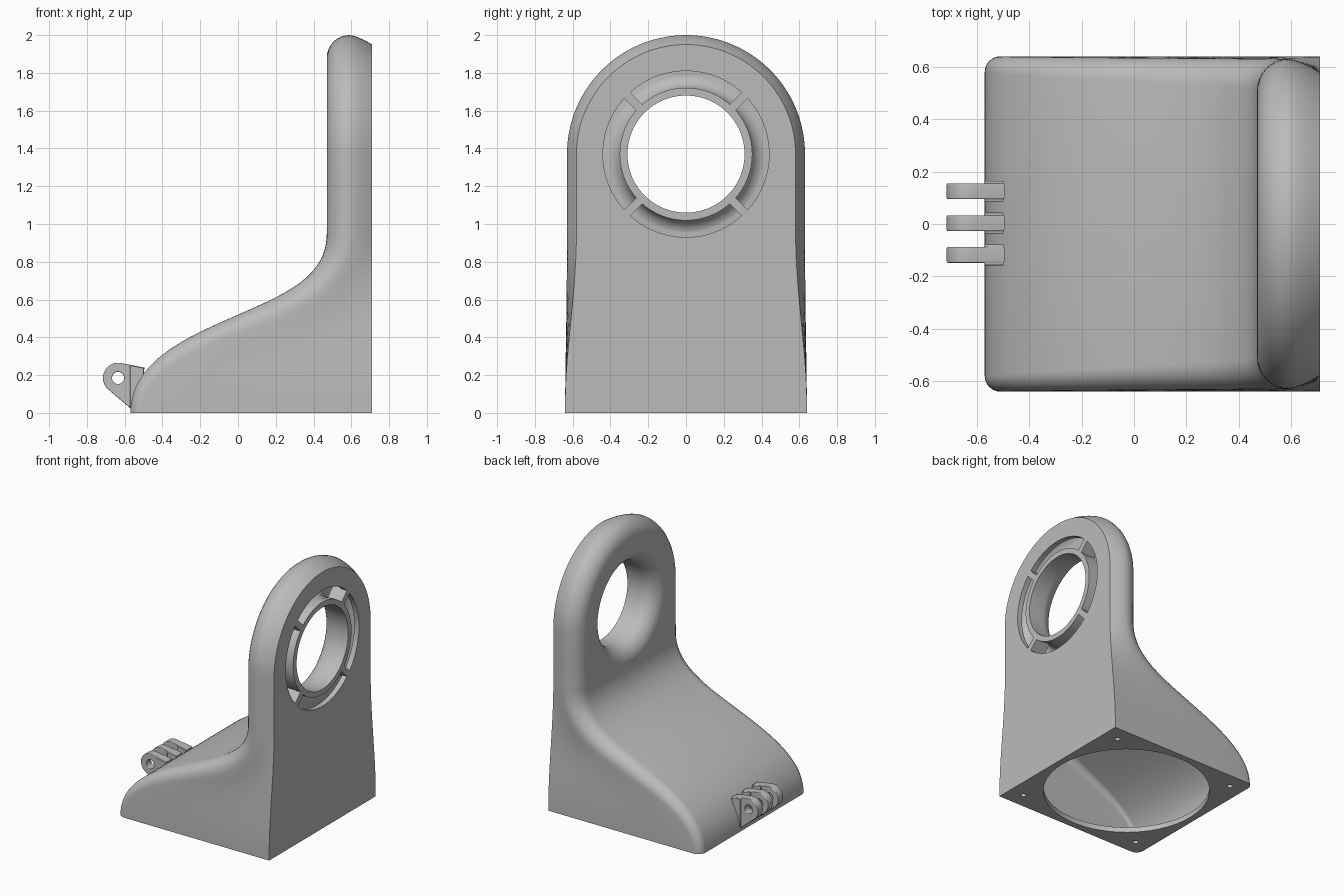
import bpy
import bmesh
from math import sin, cos, pi, radians, hypot
from mathutils import Vector
from mathutils.geometry import interpolate_bezier

if "Cube" in bpy.data.objects:
    bpy.data.objects.remove(bpy.data.objects["Cube"])

GREY = (0.5, 0.5, 0.5, 1)
grey = bpy.data.materials.new("grey plastic")
grey.use_nodes = True
grey.diffuse_color = GREY
grey.node_tree.nodes["Principled BSDF"].inputs["Base Color"].default_value = GREY

BACK = 0.71      # flat outlet face
AXIS_Z = 1.37    # height of the round opening
MID_X = 0.07     # centre of the fan mount
WALL = 0.04


def finish(name, bm):
    bmesh.ops.recalc_face_normals(bm, faces=bm.faces)
    me = bpy.data.meshes.new(name)
    bm.to_mesh(me)
    bm.free()
    ob = bpy.data.objects.new(name, me)
    bpy.context.collection.objects.link(ob)
    me.materials.append(grey)
    return ob


def select(ob):
    bpy.ops.object.select_all(action='DESELECT')
    ob.select_set(True)
    bpy.context.view_layer.objects.active = ob


def combine(ob, tool, operation):
    """Apply a boolean and discard the tool."""
    select(ob)
    mod = ob.modifiers.new("cut", 'BOOLEAN')
    mod.solver = 'EXACT'
    mod.operation = operation
    mod.object = tool
    bpy.ops.object.modifier_apply(modifier=mod.name)
    bpy.data.objects.remove(tool)


def smooth_step(a, b, v):
    t = min(max((v - a) / (b - a), 0), 1)
    return t * t * (3 - 2 * t)


def stations():
    """Front profile: point, inward normal, arch angle."""
    curves = [[(-0.57, 0), (-0.57, 0.28), (-0.25, 0.41), (0, 0.52)],
              [(0, 0.52), (0.25, 0.63), (0.47, 0.72), (0.47, 0.95)]]
    pts = []
    for c in curves:
        pts += interpolate_bezier(*[Vector(p) for p in c], 24)[:-1]
    pts += [Vector((0.47, 0.95)), Vector((0.47, 1.16)), Vector((0.47, AXIS_Z))]
    out = []
    for i, p in enumerate(pts):
        tan = pts[min(i + 1, len(pts) - 1)] - pts[max(i - 1, 0)]
        if i == 0 or p.y >= 0.95:
            tan = Vector((0, 1))
        tan.normalize()
        out.append((p, Vector((tan.y, -tan.x)), 0))
    steps = 28
    out += [(pts[-1], Vector((1, 0)), pi / 2 * k / steps) for k in range(1, steps + 1)]
    return out


def shell(name, t):
    """Duct solid, moved inward by t on every side."""
    bm = bmesh.new()
    half = []
    for p, n, ang in stations():
        grow = smooth_step(0, 1, p.y)
        w = 0.64 - 0.01 * grow
        r = max(0.06 + 0.06 * grow - t, 0.02)
        # rounded front edge, given as (x, z, inset)
        sect = []
        for k in range(9):
            a = pi / 2 * k / 8
            q = p + n * (t + r * (1 - cos(a)))
            sect.append((q.x, q.y, t + r * (1 - sin(a))))
        # side wall with a tapered back edge
        x0, z0, _ = sect[-1]
        taper = 0.05 * smooth_step(0.05, 0.95, z0)
        for k in range(1, 6):
            f = k / 5
            sect.append((x0 + (BACK - t - x0) * f, z0, t + taper * f ** 1.5))
        half.append([(x, (w - i) * cos(ang), z + (w - i) * sin(ang)) for x, z, i in sect])
    left = [[bm.verts.new(c) for c in s] for s in half]
    right = [[bm.verts.new((x, -y, z)) for x, y, z in s] for s in half[:-1]]
    right.append(left[-1])
    for side in (left, right):
        for a, b in zip(side, side[1:]):
            for k in range(len(a) - 1):
                bm.faces.new((a[k], a[k + 1], b[k + 1], b[k]))
    # front and back skins
    for k in (0, -1):
        for i in range(len(left) - 1):
            ring = [left[i][k], left[i + 1][k], right[i + 1][k], right[i][k]]
            bm.faces.new(list(dict.fromkeys(ring)))
    bm.faces.new(left[0] + right[0][::-1])
    if t:
        cut = bmesh.ops.bisect_plane(bm, geom=bm.verts[:] + bm.edges[:] + bm.faces[:],
                                     plane_co=(0, 0, t), plane_no=(0, 0, 1), clear_inner=True)
        edges = [e for e in cut["geom_cut"] if isinstance(e, bmesh.types.BMEdge)]
        bmesh.ops.holes_fill(bm, edges=edges)
    return finish(name, bm)


def revolve(name, profile, closed=False, n=96):
    """Turn (x, radius) points around the opening's axis."""
    bm = bmesh.new()
    rings = [[bm.verts.new((x, r * cos(2 * pi * k / n), AXIS_Z + r * sin(2 * pi * k / n)))
              for k in range(n)] for x, r in profile]
    pairs = list(zip(rings, rings[1:]))
    if closed:
        pairs.append((rings[-1], rings[0]))
    else:
        bm.faces.new(rings[0])
        bm.faces.new(rings[-1])
    for a, b in pairs:
        for k in range(n):
            m = (k + 1) % n
            bm.faces.new((a[k], a[m], b[m], b[k]))
    return finish(name, bm)


def flare(name, start, bead, end):
    """Straight bore that opens out around a rounded bead."""
    arc = [(0.59 - bead * cos(a), 0.43 - bead * sin(a))
           for a in [pi / 2 * k / 12 for k in range(13)]]
    return revolve(name, [(start, 0.43)] + arc + [(end, 0.43 - bead)])


def cylinder(x, y, radius, low, high, n):
    bpy.ops.mesh.primitive_cylinder_add(vertices=n, radius=radius, depth=high - low,
                                        location=(x, y, (low + high) / 2))
    return bpy.context.object


# Air chamber with its bore sleeve, outlet ring, ribs and fan mouth
chamber = shell("chamber", WALL)
combine(chamber, flare("sleeve", 0.46, 0.082, 0.8), 'DIFFERENCE')
combine(chamber, revolve("outlet_ring", [(0.62, 0.351), (0.8, 0.351), (0.8, 0.44), (0.62, 0.44)],
                         closed=True), 'UNION')
for angle in (45, 135):
    bpy.ops.mesh.primitive_cube_add(size=1, location=(0.71, 0, AXIS_Z),
                                    rotation=(radians(angle), 0, 0))
    rib = bpy.context.object
    rib.scale = (0.24, 0.92, 0.045)
    combine(chamber, rib, 'DIFFERENCE')
combine(chamber, cylinder(MID_X, 0, 0.59, -0.1, 0.07, 96), 'UNION')

# Duct body
body = shell("duct_body", 0)
combine(body, flare("bore", 0.4, 0.12, 0.8), 'DIFFERENCE')
combine(body, chamber, 'DIFFERENCE')
for sx in (-1, 1):
    for sy in (-1, 1):
        combine(body, cylinder(MID_X + 0.52 * sx, 0.52 * sy, 0.02, -0.1, 0.1, 16), 'DIFFERENCE')


def plate(name, loops, y, thick, bevel):
    """Flat plate in the x-z plane from outline loops; inner loops become holes."""
    cu = bpy.data.curves.new(name, 'CURVE')
    cu.dimensions = '2D'
    cu.fill_mode = 'BOTH'
    cu.extrude = thick / 2 - bevel
    cu.bevel_depth = bevel
    cu.offset = -bevel
    for loop in loops:
        sp = cu.splines.new('POLY')
        sp.points.add(len(loop) - 1)
        for pt, (x, z) in zip(sp.points, loop):
            pt.co = (x, z, 0, 1)
        sp.use_cyclic_u = True
    cu.materials.append(grey)
    ob = bpy.data.objects.new(name, cu)
    bpy.context.collection.objects.link(ob)
    ob.location.y = y
    ob.rotation_euler.x = pi / 2
    select(ob)
    bpy.ops.object.convert(target='MESH')
    return bpy.context.object


def arc(radius, start, end, n):
    return [(-0.635 + radius * cos(radians(start + (end - start) * k / n)),
             0.185 + radius * sin(radians(start + (end - start) * k / n))) for k in range(n + 1)]


# Hinge lugs on the low front edge
lug = arc(0.08, 80, 230, 20) + [(-0.565, 0.02), (-0.54, 0.03), (-0.53, 0.13), (-0.5, 0.2), (-0.495, 0.24)]
foot = [(-0.572, 0.252), (-0.572, 0.03), (-0.54, 0.03), (-0.53, 0.13), (-0.5, 0.2), (-0.497, 0.238)]
parts = [body]
for i, y in enumerate((-0.118, 0.003, 0.125)):
    parts.append(plate(f"hinge_lug_{i + 1}", [lug, arc(0.032, 0, 345, 23)], y, 0.06, 0.005))
    parts.append(plate(f"hinge_foot_{i + 1}", [foot], y, 0.08, 0.005))

for ob in parts:
    select(ob)
    bpy.ops.object.shade_smooth_by_angle(angle=radians(30))
